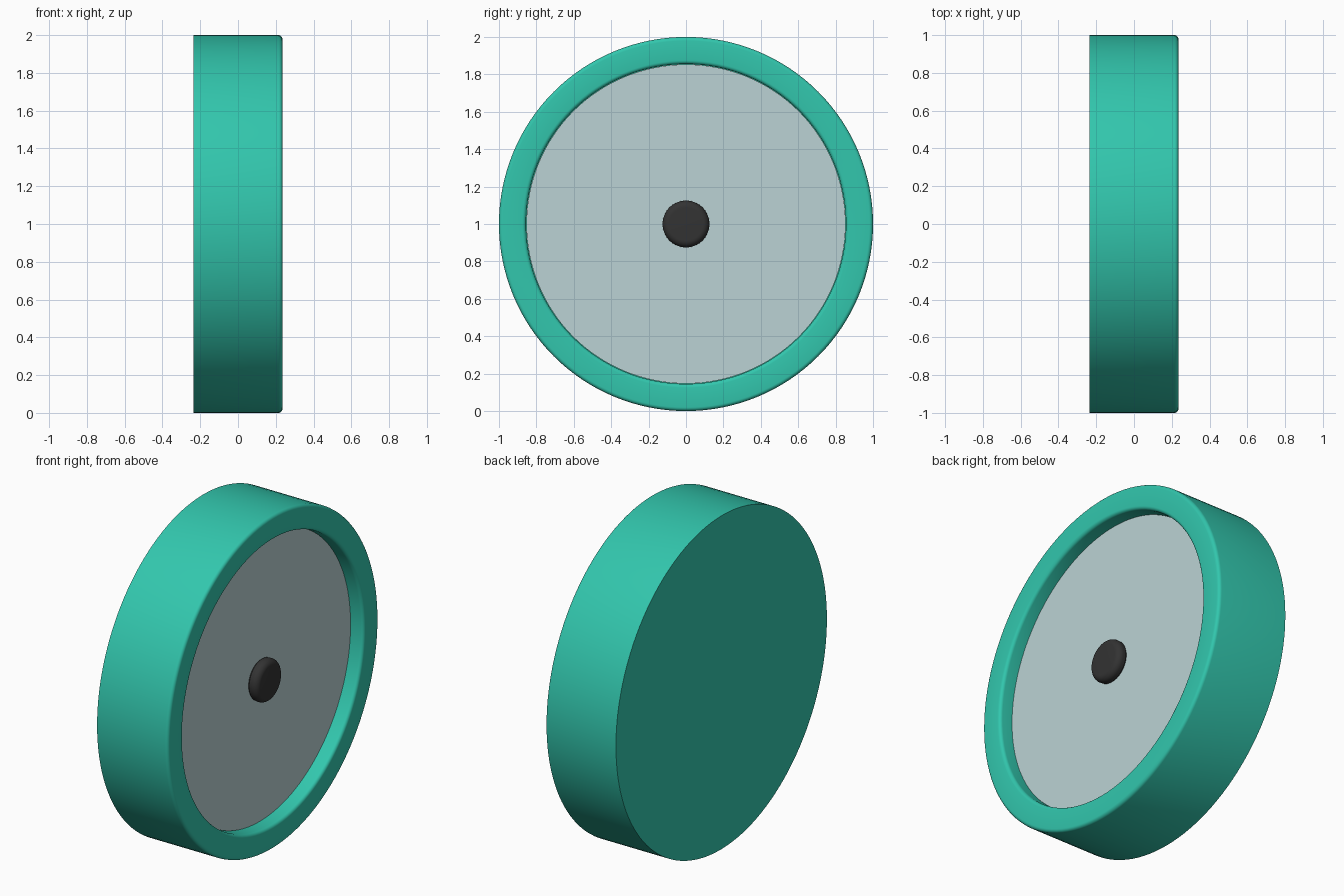
import bpy, bmesh, math

if "Cube" in bpy.data.objects:
    bpy.data.objects.remove(bpy.data.objects["Cube"])

SEG = 128


def material(name, rgb):
    m = bpy.data.materials.new(name)
    m.diffuse_color = (*rgb, 1)
    m.use_nodes = True
    m.node_tree.nodes["Principled BSDF"].inputs["Base Color"].default_value = m.diffuse_color
    return m


teal = material("teal", (0.032, 0.57, 0.42))
pale = material("pale grey", (0.50, 0.65, 0.66))
black = material("soft black", (0.033, 0.033, 0.033))


def arc(cx, cr, rad, a0, a1, n=5):
    """Rounded corner as (x, radius) points."""
    return [(cx + rad * math.cos(math.radians(a0 + (a1 - a0) * i / n)),
             cr + rad * math.sin(math.radians(a0 + (a1 - a0) * i / n)))
            for i in range(n + 1)]


def lathe(name, profile, mat):
    """Spin an (x, radius) profile round the x axis at z = 1; ends are capped."""
    bm = bmesh.new()
    rings = []
    for x, r in profile:
        rings.append([bm.verts.new((x, r * math.sin(2 * math.pi * i / SEG),
                                    1 + r * math.cos(2 * math.pi * i / SEG)))
                      for i in range(SEG)])
    for a, b in zip(rings, rings[1:]):
        for i in range(SEG):
            j = (i + 1) % SEG
            bm.faces.new((a[i], a[j], b[j], b[i]))
    bm.faces.new(rings[0])
    bm.faces.new(rings[-1])
    bmesh.ops.recalc_face_normals(bm, faces=bm.faces[:])
    me = bpy.data.meshes.new(name)
    bm.to_mesh(me)
    bm.free()
    me.materials.append(mat)
    ob = bpy.data.objects.new(name, me)
    bpy.context.collection.objects.link(ob)
    bpy.ops.object.select_all(action='DESELECT')
    ob.select_set(True)
    bpy.context.view_layer.objects.active = ob
    bpy.ops.object.shade_smooth_by_angle(angle=math.radians(35))
    return ob


# Case: flat closed back, rounded rim, recessed front
lathe("case", [(-0.235, 1.0)] + arc(0.215, 0.98, 0.02, 90, 0)
      + arc(0.215, 0.875, 0.02, 0, -90) + [(0.14, 0.855)], teal)

# Face plate set into the recess
lathe("face_plate", [(0.141, 0.853), (0.15, 0.853)], pale)

# Centre knob with rounded front edge
lathe("centre_knob", [(0.145, 0.11), (0.16, 0.123)]
      + arc(0.18, 0.09, 0.035, 90, 0, 8), black)
